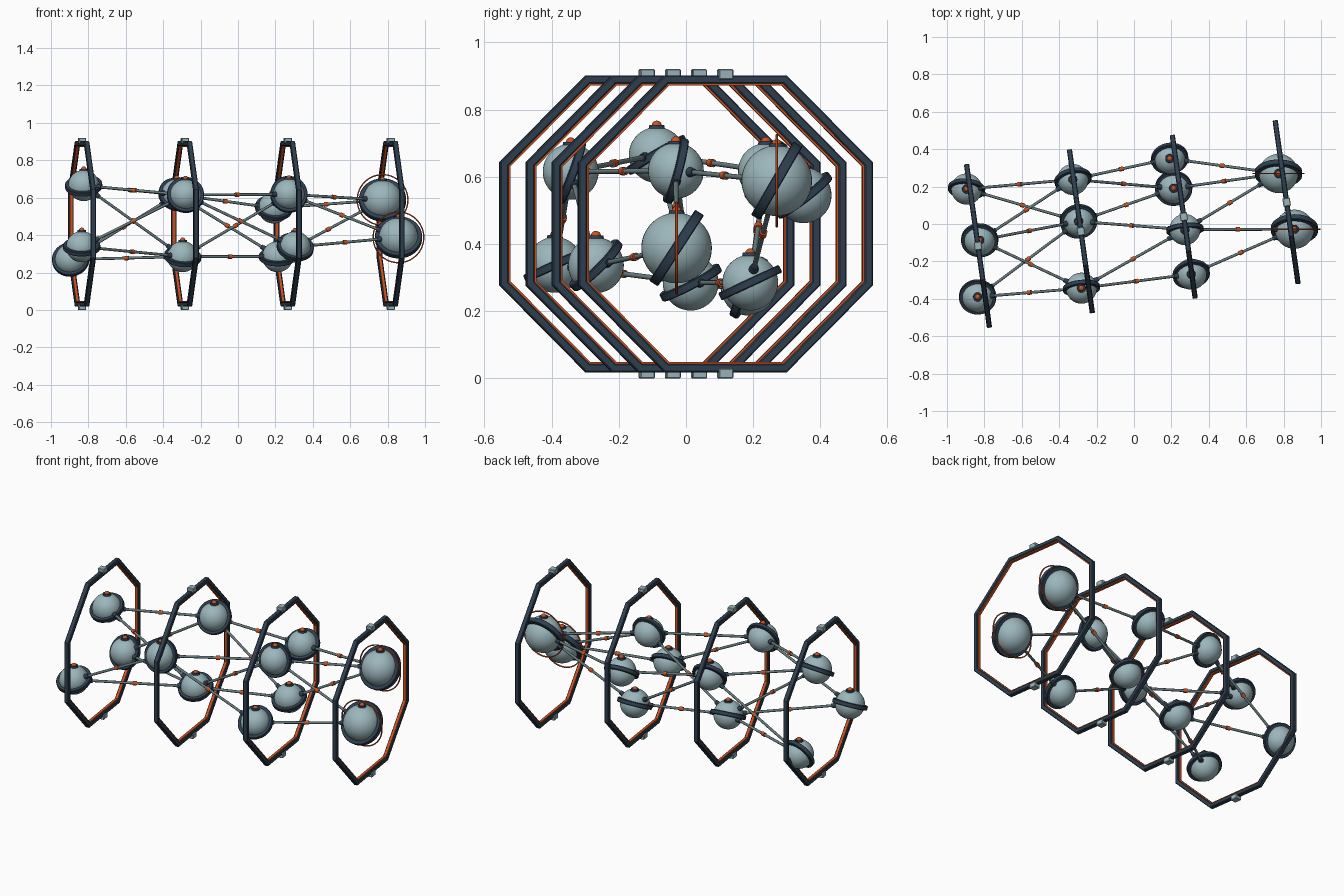
import bpy, bmesh, math
from mathutils import Vector, Matrix

if "Cube" in bpy.data.objects:
    bpy.data.objects.remove(bpy.data.objects["Cube"])


def material(name, rgb):
    m = bpy.data.materials.new(name)
    m.diffuse_color = (*rgb, 1)
    m.use_nodes = True
    m.node_tree.nodes["Principled BSDF"].inputs["Base Color"].default_value = m.diffuse_color
    return m


PALE = material("pale_blue", (0.33, 0.47, 0.50))
NAVY = material("navy", (0.028, 0.05, 0.08))
ORANGE = material("orange", (0.60, 0.085, 0.015))
STEEL = material("steel", (0.14, 0.20, 0.21))


def finish(name, bm, mat, matrix, smooth=True):
    bmesh.ops.recalc_face_normals(bm, faces=bm.faces[:])
    me = bpy.data.meshes.new(name)
    bm.to_mesh(me)
    bm.free()
    ob = bpy.data.objects.new(name, me)
    bpy.context.collection.objects.link(ob)
    ob.matrix_world = matrix
    me.materials.append(mat)
    if smooth:
        bpy.ops.object.select_all(action='DESELECT')
        ob.select_set(True)
        bpy.context.view_layer.objects.active = ob
        bpy.ops.object.shade_smooth_by_angle(angle=math.radians(35))
    return ob


def sweep(name, profile, n, mat, matrix, phase=0.0, smooth=True):
    """Turn a closed (radius, height) section round local z in n steps."""
    bm = bmesh.new()
    loops = []
    for i in range(n):
        a = 2 * math.pi * i / n + phase
        loops.append([bm.verts.new((r * math.cos(a), r * math.sin(a), h)) for r, h in profile])
    k = len(profile)
    for i in range(n):
        p, q = loops[i], loops[(i + 1) % n]
        for j in range(k):
            bm.faces.new((p[j], q[j], q[(j + 1) % k], p[(j + 1) % k]))
    return finish(name, bm, mat, matrix, smooth)


def band(r0, r1, h, c=0.0):
    """Rectangular section with chamfered corners."""
    if not c:
        return [(r0, -h), (r1, -h), (r1, h), (r0, h)]
    return [(r0 + c, -h), (r1 - c, -h), (r1, -h + c), (r1, h - c),
            (r1 - c, h), (r0 + c, h), (r0, h - c), (r0, -h + c)]


def cylinder(name, a, b, r1, r2, mat, n=12):
    d = b - a
    bm = bmesh.new()
    bmesh.ops.create_cone(bm, cap_ends=True, segments=n, radius1=r1, radius2=r2, depth=d.length)
    mx = Matrix.Translation((a + b) / 2) @ d.to_track_quat('Z', 'Y').to_matrix().to_4x4()
    return finish(name, bm, mat, mx)


def ball(name, radius, mat, matrix, u=40, v=24):
    bm = bmesh.new()
    bmesh.ops.create_uvsphere(bm, u_segments=u, v_segments=v, radius=radius)
    return finish(name, bm, mat, matrix)


def box(name, size, mat, matrix):
    bm = bmesh.new()
    bmesh.ops.create_cube(bm, size=1)
    bmesh.ops.scale(bm, vec=size, verts=bm.verts)
    bmesh.ops.bevel(bm, geom=bm.edges[:], offset=0.003, segments=1, affect='EDGES')
    return finish(name, bm, mat, matrix, False)


# Octagonal frames with inner strip and top and bottom blocks
TURN = Matrix.Rotation(math.radians(8), 4, 'Z')
K = 1 / math.cos(math.pi / 8)
for i in range(4):
    t = i - 1.5
    base = Matrix.Translation((-0.009 + 0.55 * t, 0.078 * t, 0.46)) @ TURN
    mx = base @ Matrix.Rotation(math.pi / 2, 4, 'Y')
    sweep(f"frame_{i}", band(0.417 * K, 0.442 * K, 0.014, 0.004), 8, NAVY, mx, math.pi / 8, False)
    sweep(f"frame_strip_{i}", band(0.411 * K, 0.418 * K, 0.008), 8, ORANGE, mx, math.pi / 8, False)
    for s, side in ((1, "top"), (-1, "bottom")):
        box(f"frame_block_{side}_{i}", (0.04, 0.044, 0.03), PALE,
            base @ Matrix.Translation((0, 0, s * 0.445)))

# Nodes: x, y, z, ring tilt, ring yaw
LAYERS = [
    [(-0.895, 0.187, 0.27, 62, -6), (-0.825, -0.087, 0.665, 30, -5), (-0.836, -0.39, 0.338, 25, 0)],
    [(-0.327, 0.238, 0.617, 58, 12), (-0.296, 0.014, 0.285, 28, 10), (-0.281, -0.343, 0.615, 70, 5)],
    [(0.191, 0.350, 0.545, 38, 10), (0.212, 0.191, 0.285, 25, 0),
     (0.272, -0.030, 0.618, 75, 5), (0.306, -0.268, 0.337, 45, 12)],
    [(0.773, 0.270, 0.588, 60, 0), (0.858, -0.028, 0.388, 57, 0)],
]
RADII = [0.083, 0.083, 0.083, 0.105]
for li, layer in enumerate(LAYERS):
    r = RADII[li]
    for ni, (x, y, z, tilt, yaw) in enumerate(layer):
        tag = f"{li}_{ni}"
        at = Matrix.Translation((x, y, z))
        ball(f"node_{tag}", r, PALE, at)
        spin = Matrix.Rotation(math.radians(yaw), 4, 'Z') @ Matrix.Rotation(math.radians(tilt), 4, 'X')
        sweep(f"node_ring_{tag}", band(r * 0.95, r * 1.2, r * 0.15, 0.003), 48, NAVY, at @ spin)
        # Cap on top of the node
        c = Vector((x, y, z + r))
        cylinder(f"cap_collar_{tag}", c - Vector((0, 0, 0.008)), c + Vector((0, 0, 0.006)),
                 0.025, 0.022, NAVY, 20)
        ball(f"cap_dome_{tag}", 0.015, ORANGE, Matrix.Translation(c + Vector((0, 0, 0.004))), 16, 10)
        # Upright halo on the last layer
        if li == 3:
            sweep(f"halo_{tag}", band(0.132, 0.139, 0.004, 0.002), 64, ORANGE,
                  at @ Matrix.Rotation(math.pi / 2, 4, 'X'))

# Links between neighbouring layers: rod, end sockets, middle bead
LINKS = [
    [(0, 0), (0, 1), (1, 0), (1, 1), (1, 2), (2, 1), (2, 2)],
    [(0, 0), (0, 1), (1, 1), (1, 2), (2, 2), (2, 3)],
    [(0, 0), (1, 0), (2, 0), (2, 1), (3, 1)],
]
for li, pairs in enumerate(LINKS):
    for i, j in pairs:
        a, b = Vector(LAYERS[li][i][:3]), Vector(LAYERS[li + 1][j][:3])
        d = (b - a).normalized()
        p, q = a + d * RADII[li], b - d * RADII[li + 1]
        tag = f"{li}_{i}_{j}"
        cylinder(f"link_rod_{tag}", p, q, 0.0075, 0.0075, STEEL)
        cylinder(f"link_socket_start_{tag}", p - d * 0.008, p + d * 0.022, 0.016, 0.011, NAVY)
        cylinder(f"link_socket_end_{tag}", q + d * 0.008, q - d * 0.022, 0.016, 0.011, NAVY)
        m = (p + q) / 2
        cylinder(f"link_bead_{tag}", m - d * 0.011, m + d * 0.011, 0.012, 0.012, ORANGE)
